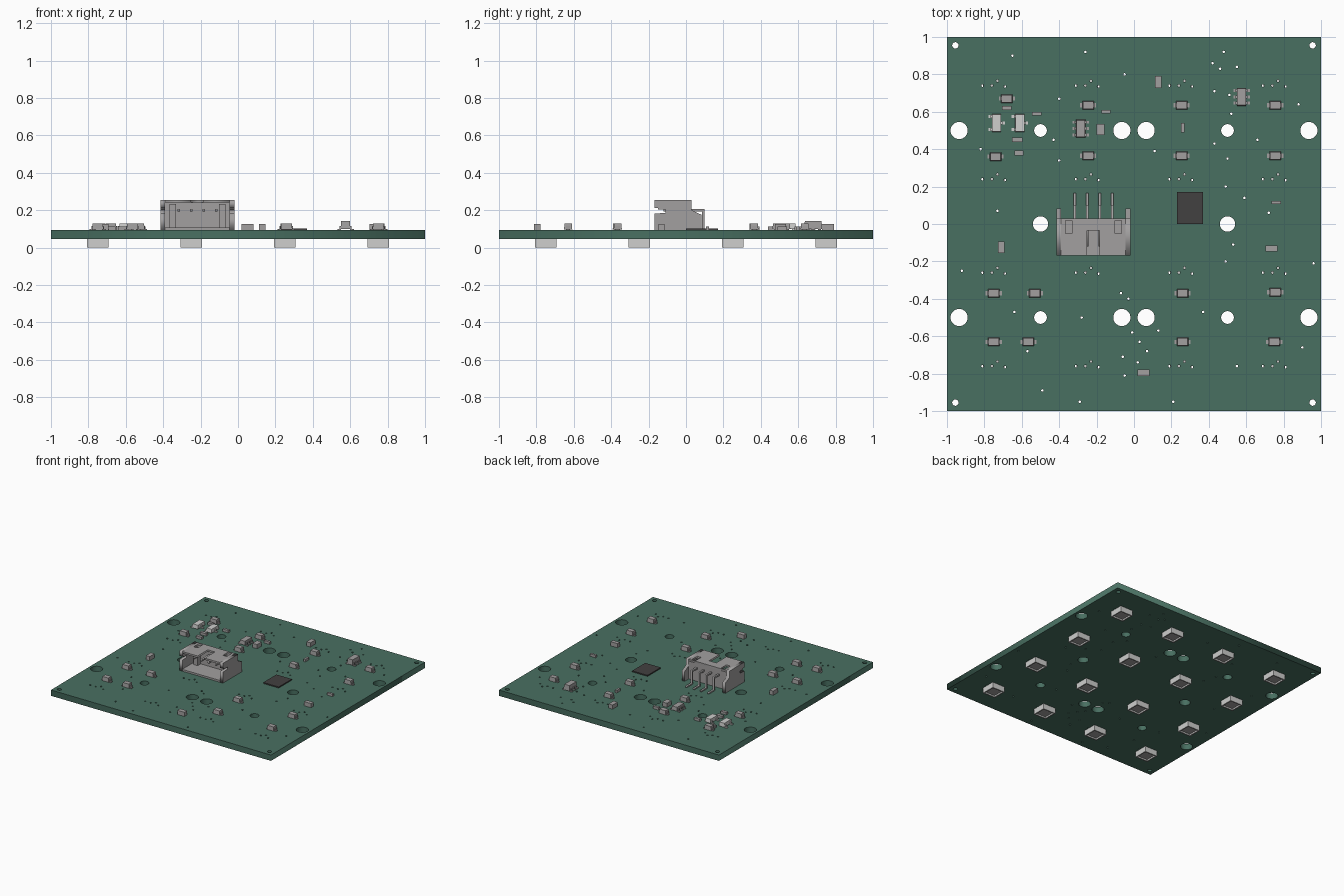
import bpy, bmesh, math

cube = bpy.data.objects.get("Cube")
if cube:
    bpy.data.objects.remove(cube, do_unlink=True)


def material(name, r, g, b):
    mat = bpy.data.materials.new(name)
    mat.use_nodes = True
    mat.diffuse_color = (r, g, b, 1)
    mat.node_tree.nodes["Principled BSDF"].inputs["Base Color"].default_value = (r, g, b, 1)
    return mat


GREEN = material("board green", .066, .16, .12)
GREY = material("component grey", .36, .35, .35)
LIGHT = material("light grey", .62, .62, .61)
DARK = material("chip black", .055, .052, .052)

BOTTOM, TOP = .045, .093


def finish(name, bm, mat):
    """Turn a bmesh into a named, coloured object."""
    bmesh.ops.recalc_face_normals(bm, faces=bm.faces)
    mesh = bpy.data.meshes.new(name)
    bm.to_mesh(mesh)
    bm.free()
    mesh.materials.append(mat)
    obj = bpy.data.objects.new(name, mesh)
    bpy.context.collection.objects.link(obj)
    return obj


def box(bm, x, y, z, taper=1.0):
    """Add a box from three (low, high) ranges; the top may be narrower."""
    verts = bmesh.ops.create_cube(bm, size=1)["verts"]
    for v in verts:
        scale = taper if v.co.z > 0 else 1
        for axis, (low, high) in enumerate((x, y, z)):
            k = scale if axis < 2 else 1
            v.co[axis] = (low + high) / 2 + v.co[axis] * (high - low) * k
    return verts


def around(centre, size):
    return centre - size / 2, centre + size / 2


def plate(name, loops, low, high, mat, along_x=False):
    """Extrude an outline with holes, upwards or along x."""
    curve = bpy.data.curves.new(name, "CURVE")
    curve.dimensions = "2D"
    curve.fill_mode = "BOTH"
    curve.extrude = (high - low) / 2
    for loop in loops:
        spline = curve.splines.new("POLY")
        spline.points.add(len(loop) - 1)
        for point, (a, b) in zip(spline.points, loop):
            point.co = (a, b, 0, 1)
        spline.use_cyclic_u = True
    temp = bpy.data.objects.new(name + " outline", curve)
    bpy.context.collection.objects.link(temp)
    graph = bpy.context.evaluated_depsgraph_get()
    mesh = bpy.data.meshes.new_from_object(temp.evaluated_get(graph))
    bm = bmesh.new()
    bm.from_mesh(mesh)
    bpy.data.objects.remove(temp, do_unlink=True)
    bpy.data.meshes.remove(mesh)
    bmesh.ops.remove_doubles(bm, verts=bm.verts, dist=1e-5)
    for v in bm.verts:
        a, b, c = v.co
        c += (low + high) / 2
        v.co = (c, a, b) if along_x else (a, b, c)
    return finish(name, bm, mat)


def ring(x, y, radius, sides):
    steps = [2 * math.pi * i / sides for i in range(sides)]
    return [(x + radius * math.cos(t), y + radius * math.sin(t)) for t in steps]


def rectangle(x, y):
    return [(x[0], y[0]), (x[1], y[0]), (x[1], y[1]), (x[0], y[1])]


# Board holes: mounting holes, then the small plated holes
holes = []
for side in (-1, 1):
    for x in (-.935, -.065, .065, .935):
        holes.append((x, side * .5, .046))
    for x in (-.5, .5):
        holes.append((x, side * .5, .034))
    for x in (-.955, .955):
        holes.append((x, side * .955, .017))
    holes.append((side * .5, 0, .041))

GRID = (-.75, -.25, .25, .75)
vias = [(x + dx, y + dy) for x in GRID for y in GRID
        for dx, dy in ((-.06, -.01), (-.01, -.01), (.02, .015), (.06, -.015))]
vias += [(-.65, .9), (-.26, .92), (.48, .92), (.42, .86), (.55, .84), (.46, .83),
         (-.05, .8), (.43, .71), (.51, .69), (.52, .59), (.88, .64), (-.4, .67),
         (-.82, .4), (-.43, .45), (-.4, .34), (.11, .39), (.43, .43), (.5, .35),
         (.66, .45), (.49, .2), (.59, .14), (-.73, .07), (.72, .06), (.53, -.11),
         (.49, -.2), (.96, -.21), (-.92, -.25), (-.07, -.37), (-.03, -.4), (-.28, -.5),
         (-.64, -.47), (.37, -.47), (-.01, -.58), (.13, -.57), (.03, -.63), (.07, -.68),
         (-.06, -.71), (.02, -.74), (-.05, -.81), (-.49, -.89), (-.29, -.95), (.21, -.95),
         (.9, -.66), (.55, -.76), (-.57, -.68)]
for x, y in vias:
    if all(math.hypot(x - a, y - b) > r + .015 for a, b, r in holes):
        holes.append((x, y, .007))
edge = (-1, 1)
plate("circuit_board", [rectangle(edge, edge)]
      + [ring(x, y, r, 28 if r > .01 else 8) for x, y, r in holes], BOTTOM, TOP, GREEN)

# Lamps under the board, each with a recessed window
bm = bmesh.new()
for x in GRID:
    for y in GRID:
        verts = box(bm, around(x, .115), around(y, .115), (0, BOTTOM))
        base = [f for f in {f for v in verts for f in v.link_faces}
                if f.calc_center_median().z < .001]
        bmesh.ops.inset_region(bm, faces=base, thickness=.014)
        inner = bmesh.ops.extrude_face_region(bm, geom=base)["geom"]
        bmesh.ops.delete(bm, geom=base, context="FACES_ONLY")
        for v in inner:
            if isinstance(v, bmesh.types.BMVert):
                v.co.z += .012
lamps = finish("lamps", bm, LIGHT)
lamps.data.materials.append(GREY)
for face in lamps.data.polygons:
    if abs(face.normal.z) > .9 and .005 < face.center.z < .02:
        face.material_index = 1

# Diodes: tapered body with a bent lead at both ends
bm = bmesh.new()
for x, y in ((-.68, .67), (-.74, .36), (-.245, .635), (-.245, .365), (.255, .635),
             (.255, .365), (.755, .635), (.755, .365), (-.75, -.37), (-.53, -.37),
             (.26, -.37), (.755, -.365), (-.75, -.63), (-.565, -.63), (.26, -.63),
             (.75, -.63)):
    box(bm, around(x, .062), around(y, .044), (TOP + .004, .13), .88)
    for side in (-1, 1):
        box(bm, around(x + side * .036, .014), around(y, .022), (TOP, .099))
        box(bm, around(x + side * .031, .006), around(y, .022), (TOP, .114))
finish("diodes", bm, GREY)

# Plain block parts: x, y, width, depth
bm = bmesh.new()
for x, y, w, d in ((.13, .76, .036, .065), (-.18, .505, .042, .06), (.05, -.795, .065, .036),
                   (-.71, -.125, .034, .062), (.735, -.13, .062, .032), (-.15, .6, .05, .02),
                   (-.52, .59, .05, .02), (-.68, .62, .05, .02), (-.625, .45, .056, .025),
                   (-.615, .38, .05, .025), (.76, .115, .05, .018), (.26, .515, .018, .05)):
    box(bm, around(x, w), around(y, d), (TOP, TOP + (.034 if w * d > .0015 else .02)))
finish("resistors_and_capacitors", bm, GREY)


def leaded_chip(name, x, y, height, left, right, mat):
    bm = bmesh.new()
    box(bm, around(x, .05), around(y, .096), (TOP + .006, height), .93)
    for side, rows in ((-1, left), (1, right)):
        for row in rows:
            box(bm, around(x + side * .036, .016), around(y + row, .016), (TOP, TOP + .007))
            box(bm, around(x + side * .028, .008), around(y + row, .016), (TOP, TOP + .022))
    finish(name, bm, mat)


three, two, one = (-.034, 0, .034), (-.034, .034), (0,)
leaded_chip("regulator", .575, .68, .143, three, three, GREY)
leaded_chip("driver_chip", -.285, .51, .13, three, three, GREY)
leaded_chip("left_transistor", -.735, .54, .13, two, one, LIGHT)
leaded_chip("right_transistor", -.61, .54, .13, two, one, LIGHT)

bm = bmesh.new()
box(bm, (.23, .37), (0, .17), (TOP, .102))
finish("main_chip", bm, DARK)

# Connector shell: stepped side walls, slotted roof, floor and back wall
X0, X1, ROOF = -.415, -.02, .255
FRONT, BACK = -.168, .03
profile = [(FRONT, TOP), (.083, TOP), (.083, .175), (.03, .2), (.03, ROOF), (FRONT, ROOF),
           (FRONT, .212), (-.15, .212), (-.15, .203), (-.11, .203), (-.11, .185), (FRONT, .182)]
plate("connector_right_wall", [profile], X0, X0 + .026, GREY, True)
plate("connector_left_wall", [profile], X1 - .026, X1, GREY, True)
roof = [(X0 + .026, FRONT), (-.25, FRONT), (-.25, -.035), (-.185, -.035), (-.185, FRONT),
        (X1 - .026, FRONT), (X1 - .026, BACK), (X0 + .026, BACK)]
slots = [rectangle(around(x, .035), (-.05, .02)) for x in (-.35, -.085)]
plate("connector_roof", [roof] + slots, .24, ROOF, GREY)
bm = bmesh.new()
inside = (X0 + .026, X1 - .026)
box(bm, inside, (FRONT, BACK), (TOP, .108))
box(bm, inside, (-.01, BACK), (.108, .24))
for x in (-.35, -.085):
    box(bm, around(x, .035), (-.05, -.01), (.108, .232))
finish("connector_body", bm, GREY)

# Connector pins: straight inside, then bent down to the board
bent = [(-.12, .193), (.085, .193), (.085, TOP), (.165, TOP), (.165, .103), (.1, .103),
        (.1, .207), (-.12, .207)]
for number, x in enumerate((-.317, -.25, -.184, -.117)):
    plate("connector_pin_%d" % (number + 1), [bent], x - .007, x + .007, GREY, True)
